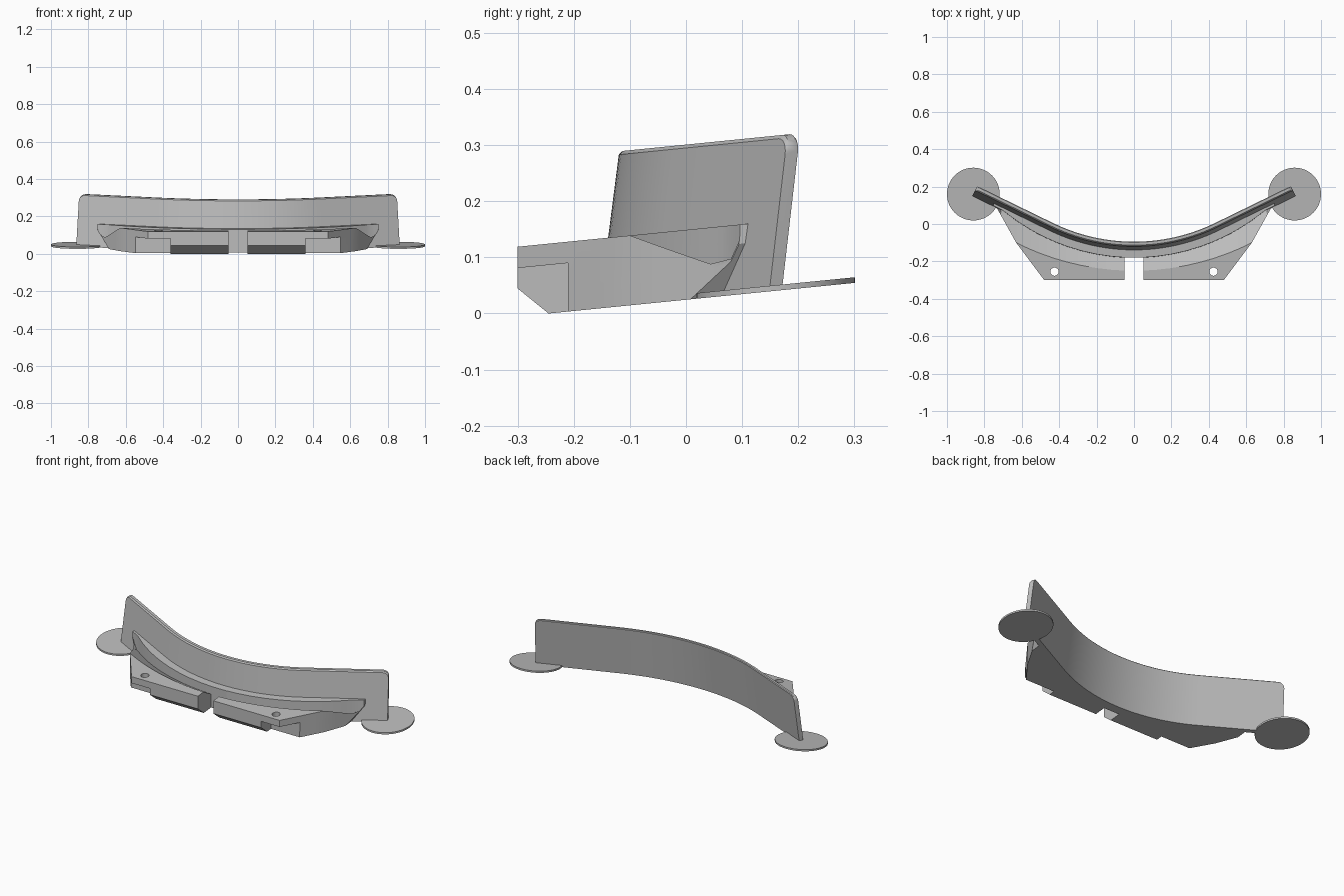
import bpy, bmesh, math
from mathutils import Vector

cube = bpy.data.objects.get("Cube")
if cube:
    bpy.data.objects.remove(cube, do_unlink=True)

grey = bpy.data.materials.new("plain grey")
grey.use_nodes = True
GREY = (0.5, 0.5, 0.5, 1)
grey.diffuse_color = GREY
grey.node_tree.nodes["Principled BSDF"].inputs["Base Color"].default_value = GREY

RADIUS, BEND, FRONT = 1.05, 0.46, -0.155   # arc of the wall, where it turns straight
LEAN, THICK, WALL_TOP = 0.13, 0.025, 0.2765
DECK, FLOOR = 0.1245, 0.0355               # bracket top and gutter floor


def tilt(bm):
    """Slope the whole assembly gently up to the back."""
    for v in bm.verts:
        v.co.z += 0.1 * v.co.y + 0.0245


def finish(bm, name, smooth=True):
    bmesh.ops.remove_doubles(bm, verts=bm.verts, dist=0.0002)
    bmesh.ops.recalc_face_normals(bm, faces=bm.faces)
    tilt(bm)
    mesh = bpy.data.meshes.new(name)
    bm.to_mesh(mesh)
    bm.free()
    mesh.materials.append(grey)
    ob = bpy.data.objects.new(name, mesh)
    bpy.context.collection.objects.link(ob)
    if smooth:
        bpy.ops.object.select_all(action='DESELECT')
        ob.select_set(True)
        bpy.context.view_layer.objects.active = ob
        bpy.ops.object.shade_smooth_by_angle(angle=math.radians(25))
    return ob


def loft(sections, name):
    """Skin a row of closed sections and cap both ends."""
    bm = bmesh.new()
    rings = [[bm.verts.new(p) for p in sec] for sec in sections]
    for a, b in zip(rings, rings[1:]):
        for i in range(len(a)):
            j = (i + 1) % len(a)
            bm.faces.new((a[i], a[j], b[j], b[i]))
    bm.faces.new(rings[0])
    bm.faces.new(rings[-1])
    return finish(bm, name)


def arc_rise(x, r):
    return r - math.sqrt(r * r - x * x)


SLOPE = BEND / math.sqrt(RADIUS ** 2 - BEND ** 2)


def wall_y(x):
    x = abs(x)
    if x < BEND:
        return FRONT + arc_rise(x, RADIUS)
    return FRONT + arc_rise(BEND, RADIUS) + (x - BEND) * SLOPE


# Curved wall: leaning back, with rounded upper corners
END, ROUND = 0.865, 0.03
half = [BEND * i / 14 for i in range(15)] + [0.6, 0.74]
half += [END - ROUND + ROUND * math.sin(math.radians(a)) for a in range(0, 91, 15)]
sections = []
for x in [-h for h in reversed(half[1:])] + half:
    d = max(0, abs(x) - (END - ROUND))
    top = WALL_TOP - ROUND + math.sqrt(max(0, ROUND ** 2 - d * d))
    c = max(-BEND, min(BEND, x))
    normal = Vector((-c / RADIUS, math.sqrt(1 - (c / RADIUS) ** 2), 0))
    ring = []
    for depth, z in ((0, 0), (0, top - 0.006), (0.006, top), (THICK - 0.004, top),
                     (THICK, top - 0.004), (THICK, 0)):
        ring.append(Vector((x, wall_y(x), z)) + normal * (depth + LEAN * z))
    sections.append(ring)
loft(sections, "curved_wall")


def rim_y(x):
    return min(wall_y(x) + LEAN * DECK - 0.012, -0.18 + arc_rise(x, 1.095))


def front_y(x):
    if x <= 0.48:
        y = -0.3
    elif x <= 0.63:
        y = -0.3 + (x - 0.48) * 4 / 3
    else:
        y = -0.1 + (x - 0.63) * 1.8
    return min(y, rim_y(x) - 0.002)


def bracket_section(x):
    """Front block, gutter and rear rim, seen from the side."""
    f, r, lip = front_y(x), rim_y(x), -0.25 + arc_rise(x, 1.398)
    low = max(0, (x - 0.69) * 1.5)
    back = wall_y(x) + 0.012

    def gutter(y):
        return min(DECK, max(FLOOR, low + 0.005, DECK - 0.65 * (y - lip)))
    start = max(f, lip)
    edge = gutter(f)
    pts = [(max(f, min(-0.245, f + 0.055)), low), (f, max(low, min(0.05, edge))), (f, edge)]
    pts += [(start + (r - 0.001 - start) * i / 6, 0) for i in range(7)]
    pts = pts[:3] + [(y, gutter(y)) for y, _ in pts[3:]]
    pts += [(r, DECK), (back + LEAN * DECK, DECK), (back + LEAN * low, low)]
    return [(x, y, z) for y, z in pts]


# Bracket half, mirrored to the other side
stations = [0.05, 0.12, 0.2, 0.28, 0.36, 0.42, 0.48, 0.52, 0.56, 0.6, 0.63, 0.66,
            0.69, 0.71, 0.73, 0.75]
bracket = loft([bracket_section(x) for x in stations], "front_bracket")


def cutter(bm, name):
    ob = finish(bm, name, False)
    ob.hide_render = True
    ob.hide_viewport = True
    ob.display_type = 'WIRE'
    mod = bracket.modifiers.new(name, 'BOOLEAN')
    mod.object = ob
    mod.operation = 'DIFFERENCE'
    mod.solver = 'EXACT'


# Recess below the outer corner of the deck
bm = bmesh.new()
bmesh.ops.create_cube(bm, size=1)
for v in bm.verts:
    v.co.x = 0.36 if v.co.x < 0 else 0.8
    v.co.y = -0.4 if v.co.y < 0 else -0.21
    v.co.z = -0.1 if v.co.z < 0 else 0.0865
cutter(bm, "recess_cutter")

# Screw hole through the deck
bm = bmesh.new()
bmesh.ops.create_cone(bm, cap_ends=True, segments=24, radius1=0.022, radius2=0.022, depth=0.4)
bmesh.ops.translate(bm, verts=bm.verts, vec=(0.425, -0.255, 0.1))
cutter(bm, "hole_cutter")

mirror = bracket.modifiers.new("mirror", 'MIRROR')
mirror.use_axis[0] = True

# Rim joining both bracket halves behind the centre slot
bridge = []
for x in (-0.05, 0, 0.05):
    r, back = rim_y(x), wall_y(x) + 0.012
    bridge.append([(x, r, 0), (x, r, DECK), (x, back + LEAN * DECK, DECK), (x, back, 0)])
loft(bridge, "centre_rim")

# Flat round feet at both ends
for side, name in ((1, "left_foot_disc"), (-1, "right_foot_disc")):
    bm = bmesh.new()
    bmesh.ops.create_cone(bm, cap_ends=True, segments=64, radius1=0.141, radius2=0.141, depth=0.01)
    bmesh.ops.translate(bm, verts=bm.verts, vec=(side * 0.859, 0.16, 0.005))
    finish(bm, name)
